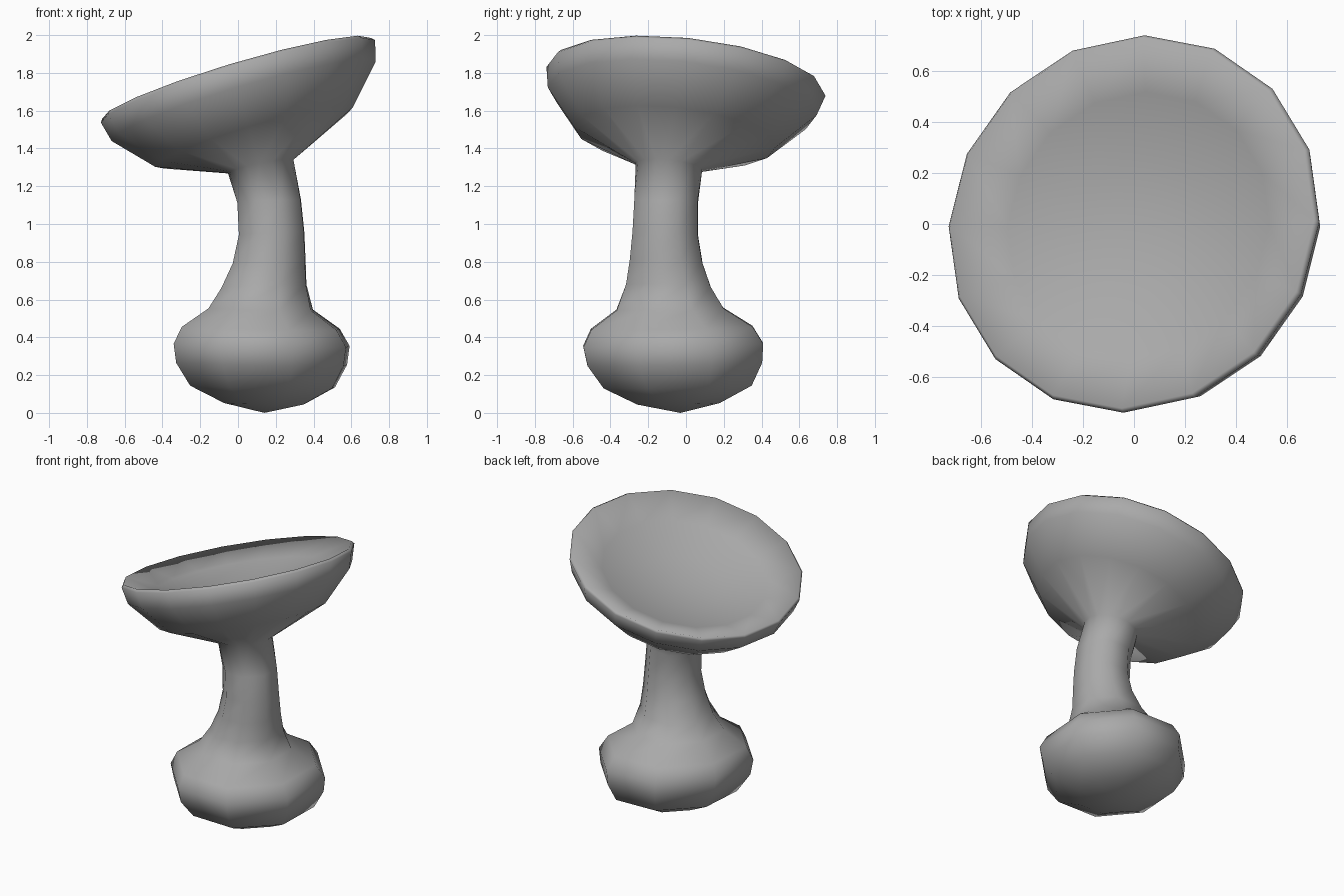
import bpy, bmesh
from math import sin, cos, pi, radians
from mathutils import Vector

old = bpy.data.objects.get("Cube")
if old:
    bpy.data.objects.remove(old, do_unlink=True)

# Single plain grey
grey = bpy.data.materials.new("plain_grey")
grey.use_nodes = True
colour = (0.4, 0.4, 0.4, 1)
grey.diffuse_color = colour
grey.node_tree.nodes["Principled BSDF"].inputs["Base Color"].default_value = colour

UP = Vector((0, 0, 1))
TURN = pi / 8 - .022


def add_ring(bm, centre, radius, normal, sides, squash, heading):
    """Slightly oval ring around a centre, facing along a normal."""
    spin = UP.rotation_difference(Vector(normal))
    short = Vector((cos(radians(heading)), sin(radians(heading)), 0))
    ring = []
    for i in range(sides):
        angle = 2 * pi * i / sides + TURN
        offset = Vector((radius * cos(angle), radius * sin(angle), 0))
        offset -= short * offset.dot(short) * squash
        ring.append(bm.verts.new(Vector(centre) + spin @ offset))
    return ring


def bridge(bm, low, high):
    """Skin two rings; the upper one may have twice as many sides."""
    n = len(low)
    for i in range(n):
        j = (i + 1) % n
        if len(high) == n:
            bm.faces.new((low[i], low[j], high[j], high[i]))
        else:
            middle = high[2 * i + 1]
            bm.faces.new((low[i], low[j], middle))
            bm.faces.new((low[i], middle, high[2 * i]))
            bm.faces.new((low[j], high[2 * j], middle))


def close(bm, ring, point):
    """Fan of triangles from a ring to a point."""
    tip = bm.verts.new(point)
    for a, b in zip(ring, ring[1:] + ring[:1]):
        bm.faces.new((a, b, tip))


bm = bmesh.new()
rings = []

# Bulbous foot, oval and barely leaning: x, y, z, radius
for x, y, z, radius in [
    (.14, -.04, .05, .24),
    (.13, -.045, .14, .43),
    (.125, -.06, .26, .507),
    (.125, -.068, .36, .522),
    (.12, -.075, .45, .469),
    (.12, -.085, .55, .31),
]:
    rings.append(add_ring(bm, (x, y, z), radius, (.02, -.02, 1), 8, .067, -27))

# Round stem
for x, y, z, radius in [
    (.137, -.092, .67, .242),
    (.165, -.105, .8, .207),
    (.178, -.11, .95, .186),
    (.165, -.105, 1.12, .181),
]:
    rings.append(add_ring(bm, (x, y, z), radius, (-.05, .025, 1), 8, 0, 0))
rings.append(add_ring(bm, (.12, -.09, 1.305), .177, (-.2, .1, 1), 16, 0, 0))

# Tilted cap: underside up to the widest edge
axis = Vector((-.303, .12, 1)).normalized()
for centre, radius in [
    ((.085, -.06, 1.46), .552),
    ((.03, -.02, 1.65), .738),
    ((0, 0, 1.755), .766),
]:
    rings.append(add_ring(bm, centre, radius, axis, 16, .04, -60))

# Thin lip and shallow dish on top of the cap
lip, rim, depth = Vector((-.008, .004, 1.77)), .752, .18
for step in (1, .72, .36):
    centre = lip - axis * depth * (1 - step ** 2)
    rings.append(add_ring(bm, centre, rim * step, axis, 16, .04, -60))

for low, high in zip(rings, rings[1:]):
    bridge(bm, low, high)
close(bm, rings[0], (.14, -.03, 0))
close(bm, rings[-1], lip - axis * depth)

# One continuous smooth skin
bmesh.ops.recalc_face_normals(bm, faces=bm.faces)
for face in bm.faces:
    face.smooth = True
mesh = bpy.data.meshes.new("stalk_and_cap")
bm.to_mesh(mesh)
bm.free()
mesh.materials.append(grey)
body = bpy.data.objects.new("stalk_and_cap", mesh)
bpy.context.collection.objects.link(body)
